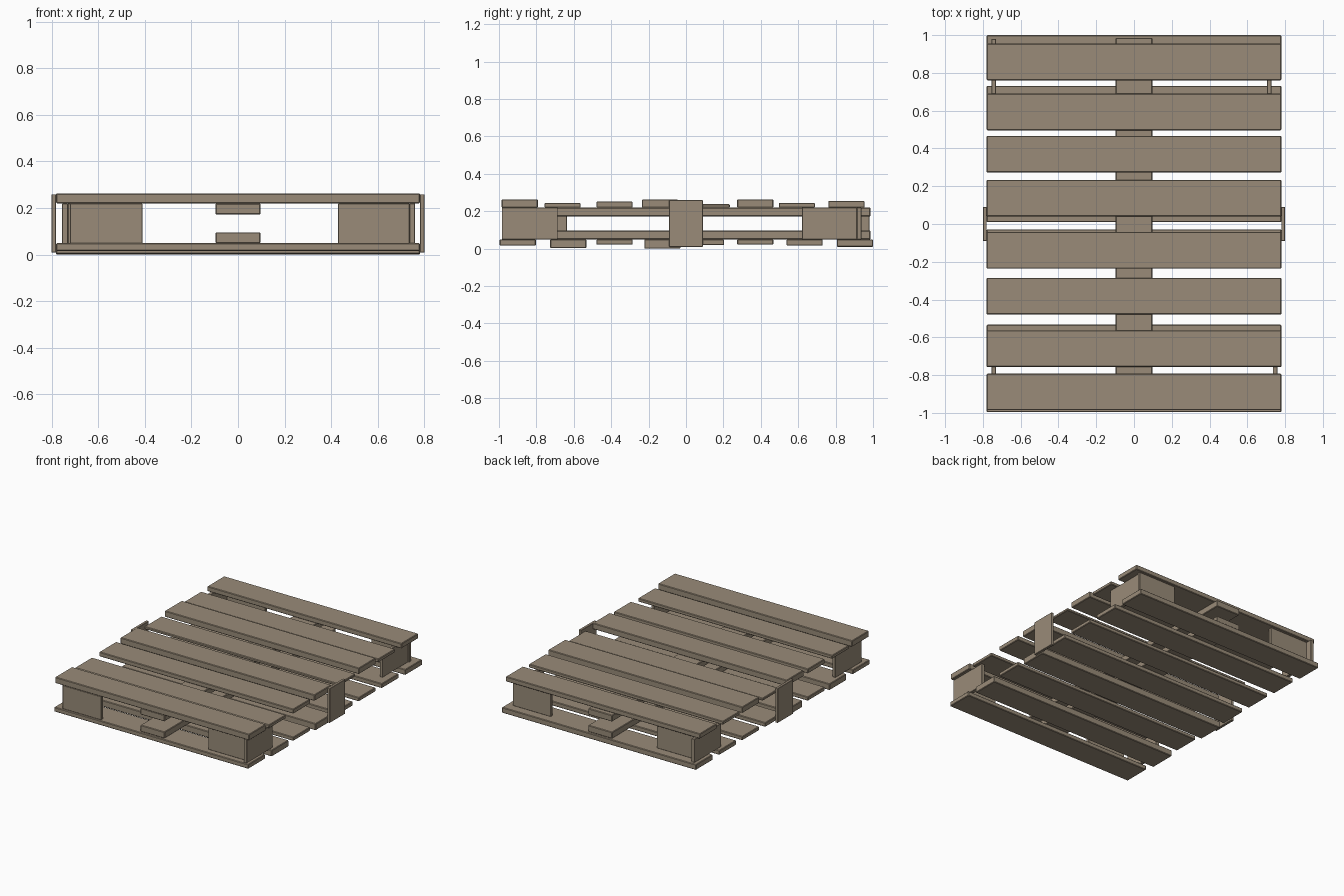
import bpy

if "Cube" in bpy.data.objects:
    bpy.data.objects.remove(bpy.data.objects["Cube"])

wood = bpy.data.materials.new("weathered_wood")
wood.diffuse_color = (0.32, 0.26, 0.19, 1)
wood.use_nodes = True
wood.node_tree.nodes["Principled BSDF"].inputs["Base Color"].default_value = wood.diffuse_color


def board(name, x, y, z, bevel=0.004):
    """Box given by its (min, max) range on each axis, with slightly eased edges."""
    bpy.ops.mesh.primitive_cube_add(size=1, location=[sum(r) / 2 for r in (x, y, z)])
    ob = bpy.context.object
    ob.name = name
    ob.scale = [r[1] - r[0] for r in (x, y, z)]
    bpy.ops.object.transform_apply(location=False, rotation=False, scale=True)
    ob.data.materials.append(wood)
    if bevel:
        mod = ob.modifiers.new("eased_edges", 'BEVEL')
        mod.width = bevel
        mod.segments = 1
    return ob


W = 0.78        # half length of the slats
SLAT = 0.194    # slat width
TOP = 0.219     # underside of the deck
BASE = 0.049    # upper side of the base slats

# Deck slats: (front edge, upper height)
for y, z in [(-0.986, 0.263), (-0.757, 0.244), (-0.479, 0.252), (-0.236, 0.263),
             (0.04, 0.238), (0.273, 0.263), (0.496, 0.244), (0.761, 0.255)]:
    board("deck_slat", (-W, W), (y, y + SLAT), (TOP, z))

# Base slats: (front edge, lower height)
for y, z in [(-0.996, 0.016), (-0.727, 0.003), (-0.479, 0.021), (-0.223, 0.0),
             (0.01, 0.018), (0.273, 0.021), (0.537, 0.016), (0.806, 0.009)]:
    board("base_slat", (-W, W), (y, y + SLAT), (z, BASE))

# Central runners under the deck and on the base
board("upper_runner", (-0.097, 0.097), (-0.982, 0.986), (0.172, TOP))
board("lower_runner", (-0.097, 0.097), (-0.982, 0.986), (BASE, 0.096))

# Corner supports: an end plate and a side plate at each corner
corners = {
    "front_left": ((-0.72, -0.41), (-0.985, -0.962), (-0.755, -0.73), (-0.94, -0.637)),
    "front_right": ((0.43, 0.735), (-0.955, -0.932), (0.735, 0.76), (-0.985, -0.686)),
    "back_left": ((-0.73, -0.42), (0.912, 0.935), (-0.755, -0.73), (0.675, 0.98)),
    "back_right": ((0.43, 0.735), (0.914, 0.937), (0.704, 0.727), (0.62, 0.914)),
}
for name, (ex, ey, sx, sy) in corners.items():
    board(name + "_end_plate", ex, ey, (BASE, TOP), 0.002)
    board(name + "_side_plate", sx, sy, (BASE, TOP), 0.002)

# Mid-side plates tying deck and base together
for side, x in (("left", (-0.8, -0.78)), ("right", (0.78, 0.8))):
    board(side + "_tie_plate", x, (-0.09, 0.09), (0.009, 0.259), 0.002)
